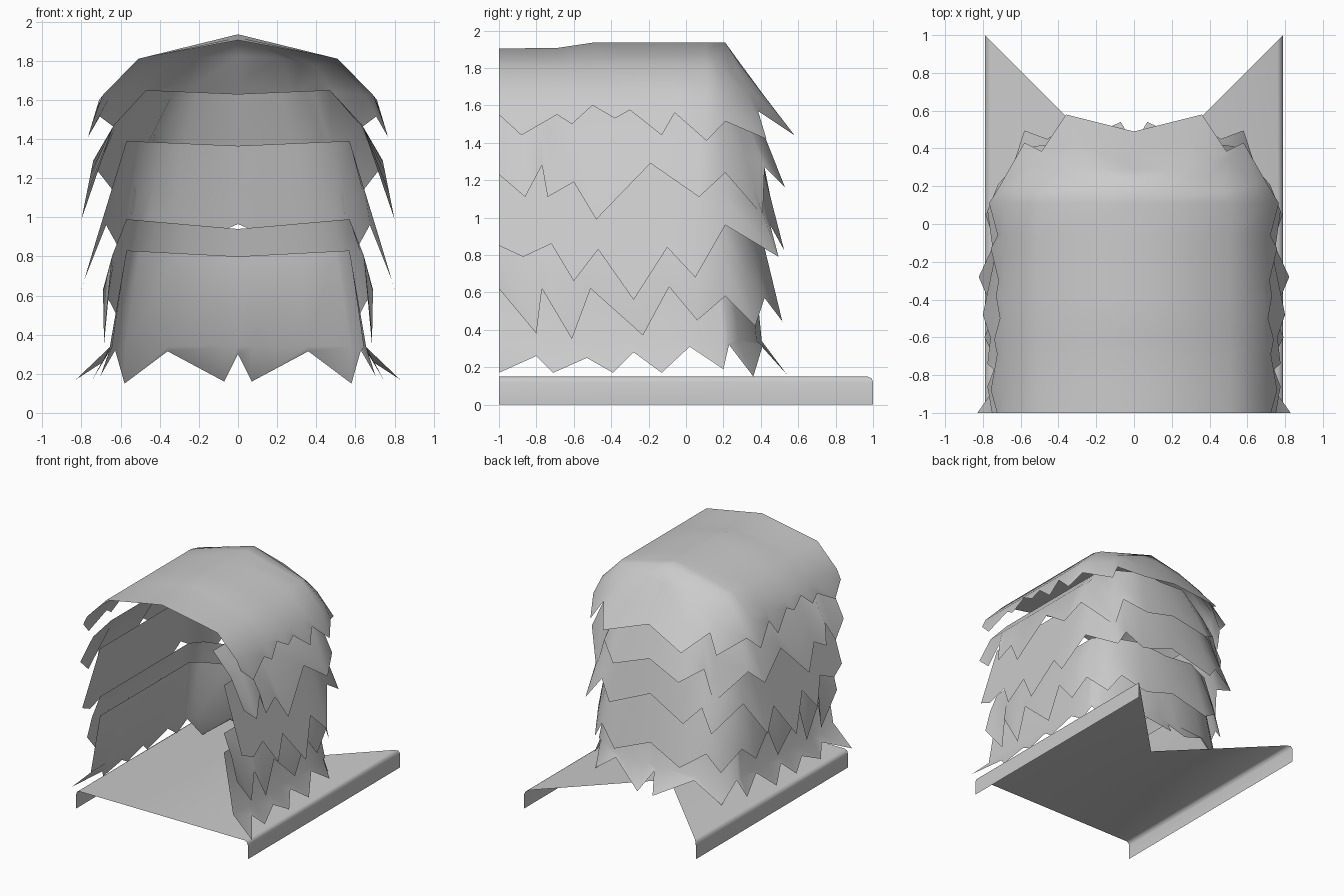
import bpy
from mathutils import Vector

if "Cube" in bpy.data.objects:
    bpy.data.objects.remove(bpy.data.objects["Cube"])


def make(name, rows):
    """Loft a sheet between rows of points (all rows equally long)."""
    n = len(rows[0])
    verts = [tuple(p) for r in rows for p in r]
    faces = [(i * n + j, i * n + j + 1, (i + 1) * n + j + 1, (i + 1) * n + j)
             for i in range(len(rows) - 1) for j in range(n - 1)]
    me = bpy.data.meshes.new(name)
    me.from_pydata(verts, [], faces)
    me.validate()
    ob = bpy.data.objects.new(name, me)
    bpy.context.collection.objects.link(ob)
    bpy.context.view_layer.objects.active = ob
    ob.select_set(True)
    bpy.ops.object.mode_set(mode='EDIT')
    bpy.ops.mesh.select_all(action='SELECT')
    bpy.ops.mesh.remove_doubles(threshold=0.0005)
    bpy.ops.mesh.normals_make_consistent(inside=False)
    bpy.ops.object.mode_set(mode='OBJECT')
    bpy.ops.object.shade_smooth_by_angle(angle=1.3)
    ob.select_set(False)


def mirrored(half):
    """Half row ends at x = 0; append its mirror image."""
    return half + [Vector((-p.x, p.y, p.z)) for p in reversed(half[:-1])]


def edge(side, back, x0, z0, k):
    """Jagged lower edge: (y, z) points on the side, then (x, y, z) on the back."""
    pts = []
    for y, z in side:
        x = x0 + (z0 - z) * k
        pts.append(Vector((x * (0.96 if y > 0.15 else 1), y, z)))
    return pts + [Vector(p) for p in back]


def layer(name, side, back, x0, z0, k, xt, yt, zs, zb, bulge=0.0, flared=False):
    """Skirt of thatch hanging from a U-shaped top line."""
    low = edge(side, back, x0, z0, k)
    ns = len(side)
    m = 0.95 if flared else 0.5
    top, mid = [], []
    for i, p in enumerate(low):
        if i < ns:
            a = Vector((xt, min(p.y, 0.06 + 0.5 * p.y), zs))
            # middle row runs level along the sides
            b = Vector(((xt + (x0 - xt) * m) * (1 + bulge),
                        a.y + (p.y - a.y) * m, zs + (z0 - zs) * m))
            if p.y > 0.15:
                b.x *= 0.98
        else:
            a = Vector((p.x * xt / 0.66, yt - 0.45 * max(0, p.x - 0.3),
                        zb + (zs - zb) * p.x / 0.66))
            b = a.lerp(p, m)
            b.x *= 1 + bulge
            if flared:
                b.y, b.z = a.y + 0.045, 0.34
        top.append(a)
        mid.append(b)
    if flared:
        low[0].x += 0.085
    make(name, [mirrored(top), mirrored(mid), mirrored(low)])


# Base sheet with folded sides and a V notch at the back
prof = [(0.79, 0), (0.79, 0.12), (0.782, 0.141), (0.76, 0.15), (0, 0.15)]
make("base_sheet", [mirrored([Vector((x, -1, z)) for x, z in prof]),
                    mirrored([Vector((x, 0.21 + x, z)) for x, z in prof])])

# Roof cap: ridge, shoulder, knee and jagged eave; the last points fan over the back
side = [(-1, 1.55), (-.88, 1.44), (-.69, 1.55), (-.61, 1.5), (-.5, 1.6), (-.38, 1.53),
        (-.3, 1.575), (-.13, 1.44), (-.06, 1.56), (.11, 1.41), (.21, 1.515)]
low = edge(side, [(.58, .43, 1.42), (.49, .385, 1.57), (.36, .58, 1.44), (0, .49, 1.55)],
           0.71, 1.6, 0.3)
fan = [(.40, .25, 1.77), (.32, .27, 1.79), (.22, .29, 1.815), (0, .29, 1.825)]
ridge, shoulder, knee = [], [], []
for i, p in enumerate(low):
    r = Vector((0, min(p.y, 0.21), 1.905 + 0.03 * min(1, max(0, (p.y + .7) / .2))))
    if i < len(side):
        s = Vector((0.51, p.y * (1 if p.y < .15 else .8), 1.81))
        kn = Vector((0.69, p.y, 1.625))
        if p.y > 0.15:
            s.x, kn.x = 0.48, 0.65
    else:
        s = Vector(fan[i - len(side)])
        kn = s.lerp(p, 0.5)
        kn.z += 0.2 * max(0, p.x - 0.36)
    ridge.append(r)
    shoulder.append(s)
    knee.append(kn)
make("roof_thatch", [mirrored(r) for r in (ridge, shoulder, knee, low)])

# Thatch skirts, upper to lower
layer("thatch_upper",
      [(-1, 1.23), (-.86, 1.11), (-.77, 1.28), (-.74, 1.11), (-.6, 1.19), (-.48, .99),
       (-.19, 1.29), (.07, 1.11), (.21, 1.24)],
      [(.54, .41, 1.01), (.46, .42, 1.27), (.3, .53, 1.16), (0, .48, 1.26)],
      0.74, 1.29, 0.2, 0.47, 0.34, 1.65, 1.63, 0.05)
layer("thatch_middle",
      [(-1, .85), (-.87, .79), (-.72, .86), (-.6, .66), (-.47, .83), (-.28, .56),
       (-.1, .84), (.05, .68), (.21, .96)],
      [(.58, .495, .79), (.46, .45, .96), (.34, .525, .825), (0, .47, .965)],
      0.735, 0.85, 0.3, 0.57, 0.4, 1.39, 1.365)
layer("thatch_lower",
      [(-1, .62), (-.8, .38), (-.77, .62), (-.61, .35), (-.51, .62), (-.23, .37),
       (-.09, .63), (.06, .45), (.21, .58)],
      [(.58, .37, .42), (.48, .42, .57), (.3, .515, .445), (0, .47, .56)],
      0.69, 0.62, -0.02, 0.57, 0.39, 0.99, 0.94, 0.02)
layer("thatch_bottom",
      [(-1, .17), (-.8, .26), (-.71, .17), (-.53, .25), (-.39, .17), (-.28, .28),
       (-.13, .17), (.02, .31), (.2, .19), (.23, .32)],
      [(.58, .36, .15), (.36, .41, .315), (.07, .54, .16), (0, .42, .3)],
      0.66, 0.31, 0.6, 0.57, 0.36, 0.83, 0.80, 0.0, True)
